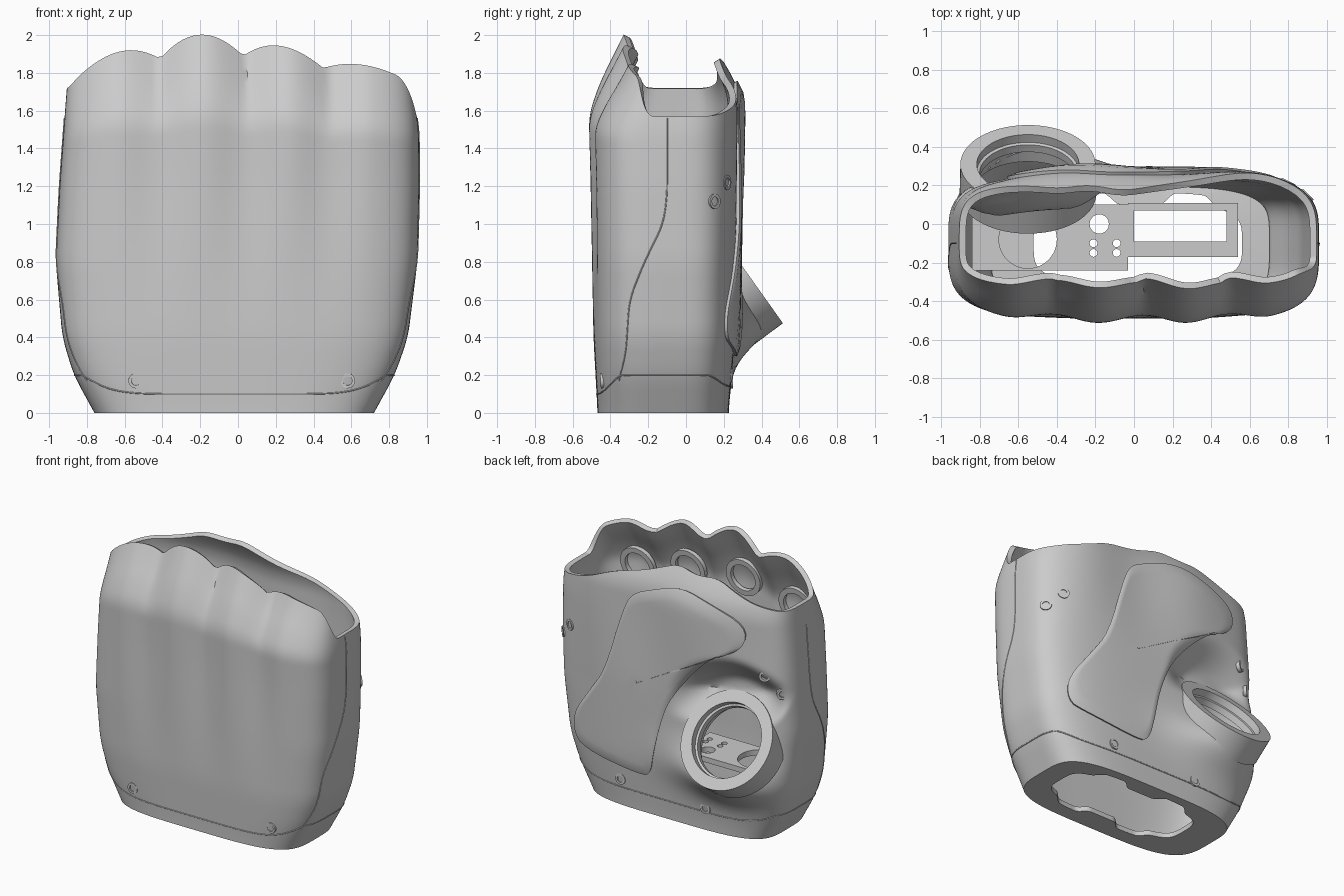
import bpy, bmesh, math
from mathutils import Vector, Matrix

cube = bpy.data.objects.get("Cube")
if cube:
    bpy.data.objects.remove(cube)

grey = bpy.data.materials.new("grey plastic")
grey.use_nodes = True
grey.diffuse_color = (.6, .6, .6, 1)
grey.node_tree.nodes["Principled BSDF"].inputs["Base Color"].default_value = (.6, .6, .6, 1)


def add(name, bm):
    me = bpy.data.meshes.new(name)
    bm.to_mesh(me)
    bm.free()
    me.materials.append(grey)
    ob = bpy.data.objects.new(name, me)
    bpy.context.collection.objects.link(ob)
    return ob


def finish(ob, cutter=None, thick=0.0, offset=-1):
    bpy.ops.object.select_all(action='DESELECT')
    bpy.context.view_layer.objects.active = ob
    ob.select_set(True)
    if thick:
        m = ob.modifiers.new("wall", 'SOLIDIFY')
        m.thickness, m.offset = thick, offset
    if cutter:
        m = ob.modifiers.new("cut", 'BOOLEAN')
        m.operation, m.object, m.solver = 'DIFFERENCE', cutter, 'EXACT'
        cutter.hide_render = True
    for m in list(ob.modifiers):
        bpy.ops.object.modifier_apply(modifier=m.name)
    if cutter:
        bpy.data.objects.remove(cutter)
    bpy.ops.object.shade_smooth_by_angle(angle=math.radians(35))


def frame(pos, axis):
    return Matrix.Translation(pos) @ Vector(axis).to_track_quat('Z', 'Y').to_matrix().to_4x4()


def cyl(bm, pos, r, depth, seg=32):
    bmesh.ops.create_cone(bm, cap_ends=True, segments=seg, radius1=r, radius2=r,
                          depth=depth, matrix=Matrix.Translation(pos))


def box(bm, lo, hi):
    lo, hi = Vector(lo), Vector(hi)
    bmesh.ops.create_cube(bm, size=1, matrix=Matrix.Translation((lo + hi) / 2)
                          @ Matrix.Diagonal((*(hi - lo), 1)))


def lathe(name, profile, mat, seg=72):
    # closed profile of (radius, depth behind the face) spun about an axis
    bm = bmesh.new()
    rings = [[bm.verts.new(mat @ Vector((r * math.cos(a), r * math.sin(a), -d)))
              for r, d in profile] for a in (math.tau * i / seg for i in range(seg))]
    n = len(profile)
    for i in range(seg):
        p, q = rings[i], rings[(i + 1) % seg]
        for j in range(n):
            k = (j + 1) % n
            bm.faces.new((p[j], q[j], q[k], p[k]))
    bmesh.ops.recalc_face_normals(bm, faces=bm.faces)
    finish(add(name, bm))


def lerp_table(t, x):
    if x <= t[0][0]:
        return t[0][1]
    for (a, p), (b, q) in zip(t, t[1:]):
        if x <= b:
            return p + (q - p) * (x - a) / (b - a)
    return t[-1][1]


def soft(t, x, d=0.06):
    return sum(lerp_table(t, x + k * d) for k in (-1, -0.5, 0, 0.5, 1)) / 5


def smooth(a, b, x):
    t = min(1, max(0, (x - a) / (b - a)))
    return t * t * (3 - 2 * t)


# Body shape: outline tables over height, superellipse section
RIGHT = [(-.2, -.65), (0, -.76), (.2, -.87), (.4, -.93), (.8, -.965), (1.2, -.945), (1.7, -.908), (2, -.88)]
LEFT = [(-.2, .61), (0, .72), (.2, .83), (.4, .90), (.8, .95), (1.2, .96), (1.5, .958), (1.7, .925), (2, .84)]
FRONT = [(0, -.468), (.4, -.49), (1.2, -.505), (1.58, -.515), (1.75, -.455), (2, -.33), (2.2, -.23)]
BACK = [(0, .225), (.4, .26), (1, .272), (1.68, .272), (1.8, .225), (1.9, .155), (2, .1)]
KNUCKLES = [(-.92, 1.73, .105), (-.42, 1.875, .12), (.05, 1.89, .085), (.49, 1.825, .05), (.94, 1.76, 0)]
BACK_RIM = [(-.95, 1.73), (-.7, 1.76), (-.55, 1.81), (-.4, 1.87), (-.22, 1.855), (-.05, 1.885),
            (.2, 1.79), (.45, 1.73), (.65, 1.64), (.9, 1.58)]
MID, N = -.1, 3.9
THUMB = Vector((-.55, .31, .76))
AXIS = Vector((0, .815, .58)).normalized()


def lobe(x):
    # rim height over a finger, and how deep the crease beside it is
    x = min(.9399, max(-.92, x))
    for (a, p, b), (c, q, _) in zip(KNUCKLES, KNUCKLES[1:]):
        if x <= c:
            t = (x - a) / (c - a)
            outer = (a < -.9 and t < .5) or (c > .9 and t > .5)
            return p + (q - p) * t + 4 * b * t * (1 - t), 0 if outer else math.cos(math.pi * t) ** 2


def section(z):
    l, r = soft(RIGHT, z), soft(LEFT, z)
    return (l + r) / 2, (r - l) / 2


def rim(u, s, front):
    x = .01 + .94 * u
    side = 1.645 - .075 * math.copysign(1, u) * smooth(0, .8, abs(u))
    if front:
        return side + (lobe(x)[0] - side) * smooth(.2, .7, s)
    return side + (soft(BACK_RIM, x) - side) * smooth(.45, .95, s)


def surf(u, s, front, z):
    cx, w = section(z)
    x = cx + u * w
    if front:
        top, crease = lobe(x)
        ze = z + (2 - top) * smooth(1.2, top, z)
        y = MID + (soft(FRONT, ze) - MID) * s
        y += .04 * crease * smooth(.3, 1.6, z) * smooth(.6, .95, s)
    else:
        y = MID + (soft(BACK, z) - MID) * s
        y += .015 * math.cos(7 * (x - .65)) * smooth(.8, 1.6, z) * s
        dx = x - THUMB.x
        # hollow above the thumb socket, swelling below it
        plane = THUMB.y - (z - THUMB.z) * AXIS.z / AXIS.y - .012
        near = 1 - smooth(.28, .54, math.hypot(dx, z - .82))
        y -= min(.16, max(0, y - plane)) * near
        y += .175 * s * math.exp(-(dx / .38) ** 2 - ((z - .47) / .17) ** 2)
    return Vector((x, y, z))


def depth(u):
    return max(0, 1 - abs(u) ** N) ** (1 / N)


def on_wall(x, z, front=False):
    cx, w = section(z)
    u = min(1, max(-1, (x - cx) / w))
    return surf(u, depth(u), front, z)


# Hollow palm shell with an open top, thumb hole and notched base opening
SEG, ROWS = 224, 64
bm = bmesh.new()
rows = []
angles = []
for i in range(SEG):
    a = math.tau * i / SEG
    c, s = math.cos(a), math.sin(a)
    k = (abs(c) ** N + abs(s) ** N) ** (-1 / N)
    angles.append((k * c, abs(k * s), s < 0))
opening = []
for u, s, front in angles:
    x = .02 + .54 * u
    off = abs(x - .03)
    notch = .06 * smooth(.1, .19, off) * (1 - smooth(.33, .42, off))
    opening.append(bm.verts.new((x, MID + (-1 if front else 1) * s * (.2 + notch), 0)))
rows.append(opening)
for j in range(ROWS + 1):
    rows.append([bm.verts.new(surf(u, s, f, rim(u, s, f) * j / ROWS)) for u, s, f in angles])
for p, q in zip(rows, rows[1:]):
    for i in range(SEG):
        k = (i + 1) % SEG
        bm.faces.new((p[i], p[k], q[k], q[i]))


def in_socket(face):
    v = face.calc_center_median() - THUMB
    high = v.z + THUMB.z > .05
    return high and v.y + THUMB.y > MID and (v - AXIS * v.dot(AXIS)).length < .318


bmesh.ops.delete(bm, geom=[f for f in bm.faces if in_socket(f)], context='FACES')
finish(add("palm_shell", bm), thick=.035)

# Screw seats and side holes
spots = [(on_wall(x, .17, True), (0, -1, -.05)) for x in (-.54, .58)]
spots += [(on_wall(x, z), (d, 1, 0)) for x, z, d in
          ((.8, 1.22, .5), (-.78, 1.25, -.5), (.37, .2, 0), (-.33, .17, 0), (-.88, 1.12, -1), (.9, 1.12, 1))]
for i, (p, d) in enumerate(spots):
    lathe(f"screw_seat_{i + 1}", [(.04, -.006), (.024, -.006), (.024, .02), (.04, .02)], frame(p, d), 24)

# Thumb socket with a stepped bore
lathe("thumb_socket", [(.354, .19), (.35, 0), (.265, 0), (.265, .05), (.25, .055),
                       (.25, .1), (.29, .105), (.29, .19)], frame(THUMB, AXIS))

# Raised palm pad draped on the back wall
pad = [(.32, 1.48), (.25, 1.62), (.08, 1.69), (-.15, 1.77), (-.4, 1.71), (-.66, 1.61), (-.65, 1.44),
       (-.42, 1.34), (-.22, 1.15), (-.06, .93), (.02, .71), (.07, .48), (.1, .33), (.17, .29),
       (.68, .36), (.76, .43), (.76, .58), (.6, .8), (.46, 1)]
pts = [Vector(p) for p in pad]
for _ in range(2):
    pts = [p.lerp(q, t) for p, q in zip(pts, pts[1:] + pts[:1]) for t in (.25, .75)]
bm = bmesh.new()
mid, last = Vector((.25, .95)), None
for k in range(1, 17):
    lift = .018 if k < 16 else .008
    ring = []
    for p in pts:
        q = mid.lerp(p, k / 16)
        ring.append(bm.verts.new(on_wall(q.x, q.y) + Vector((0, lift, 0))))
    for i in range(len(ring)):
        j = (i + 1) % len(ring)
        if last:
            bm.faces.new((last[i], last[j], ring[j], ring[i]))
    if not last:
        bm.faces.new(ring)
    last = ring
bmesh.ops.recalc_face_normals(bm, faces=bm.faces)
finish(add("palm_pad", bm), thick=.02, offset=0)

# Finger motor rings inside the front wall
for i, (x, y, z) in enumerate(((-.62, -.40, 1.5), (-.18, -.41, 1.59), (.27, -.405, 1.54), (.67, -.385, 1.46))):
    lathe(f"finger_ring_{i + 1}", [(.14, 0), (.1, 0), (.1, .03), (.14, .03)],
          frame((x, y, z), (0, 1, -.15)), 40)

# Inner mounting frame
bm = bmesh.new()
box(bm, (-.84, -.24, .43), (-.03, .1, .47))
plate = add("mounting_plate", bm)
cut = bmesh.new()
cyl(cut, (-.55, -.08, .45), .15, .2, 48)
for x, y, r in ((-.18, 0, .05), (-.21, -.1, .02), (-.21, -.15, .02), (-.09, -.1, .02), (-.09, -.15, .02)):
    cyl(cut, (x, y, .45), r, .2, 20)
finish(plate, add("plate_cutter", cut))
bm = bmesh.new()
box(bm, (-.03, -.17, .4), (.54, .11, .47))
servo = add("servo_frame", bm)
cut = bmesh.new()
box(cut, (.0, -.09, .3), (.48, .07, .6))
finish(servo, add("servo_cutter", cut))


# Thin seam lines
def seam(name, points, cyclic=False):
    cu = bpy.data.curves.new(name, 'CURVE')
    cu.dimensions, cu.bevel_depth, cu.bevel_resolution = '3D', .004, 1
    sp = cu.splines.new('POLY')
    sp.points.add(len(points) - 1)
    for q, p in zip(sp.points, points):
        q.co = (*p, 1)
    sp.use_cyclic_u = cyclic
    cu.materials.append(grey)
    bpy.context.collection.objects.link(bpy.data.objects.new(name, cu))


seam("base_seam", [surf(u, s, f, .2 - (.1 if f else .06) * smooth(.6, 1, s)) for u, s, f in angles], True)
SIDE = [(.17, -.36), (.3, -.32), (.6, -.3), (.8, -.22), (1, -.12), (1.15, -.1), (1.56, -.1)]
for name, sign in (("left_seam", 1), ("right_seam", -1)):
    line = []
    for k in range(41):
        z = .17 + 1.39 * k / 40
        s = max(0, (MID - soft(SIDE, z)) / (MID - soft(FRONT, z)))
        line.append(surf(sign * depth(s), s, True, z))
    seam(name, line)
